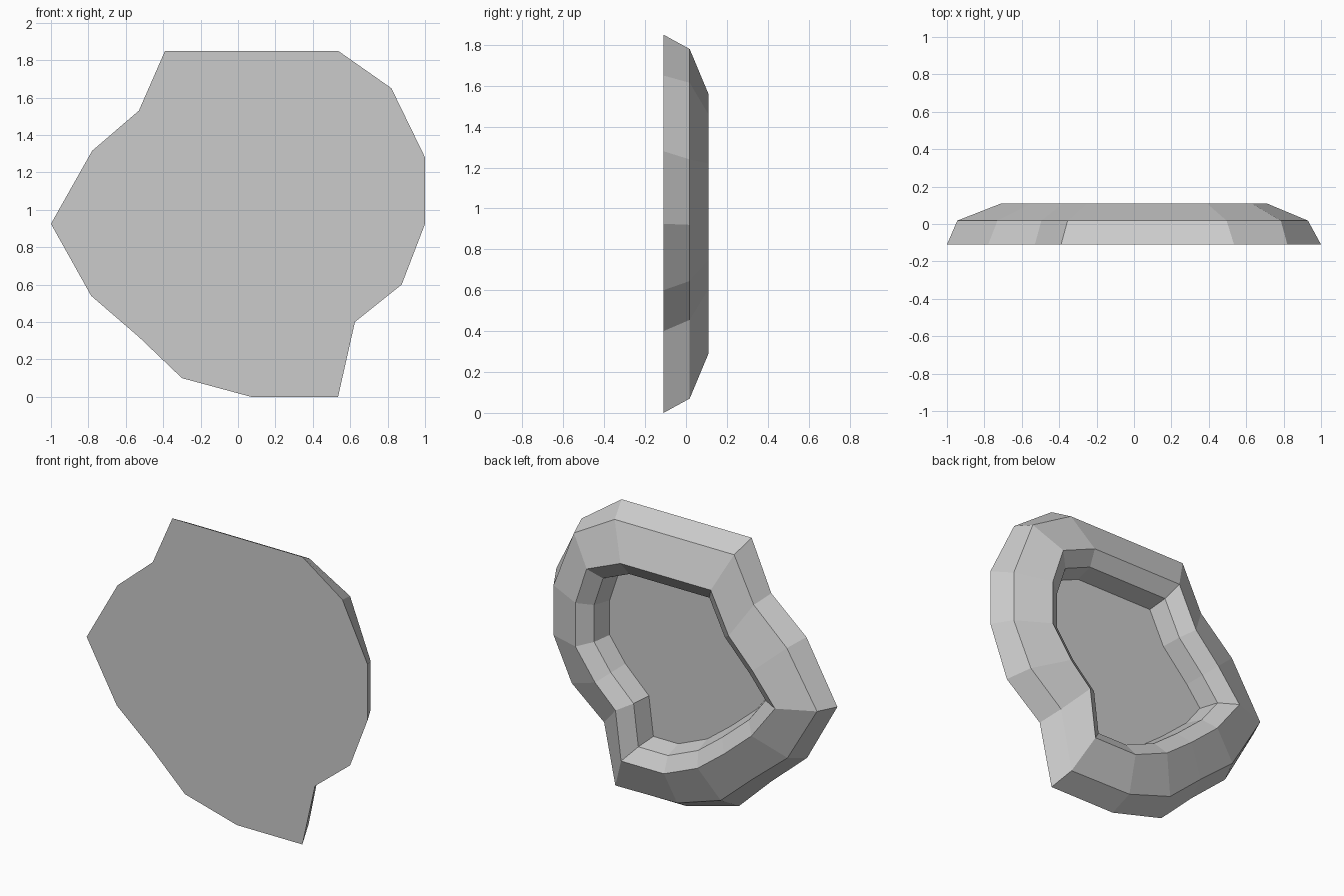
import bpy, bmesh
from mathutils import Vector

if "Cube" in bpy.data.objects:
    bpy.data.objects.remove(bpy.data.objects["Cube"])

# Outlines (x, z), clockwise seen from the front
front_outline = [(-.39, 1.85), (.535, 1.85), (.82, 1.65), (1, 1.28), (1, .925),
                 (.875, .60), (.625, .40), (.535, 0), (.07, 0), (-.30, .10),
                 (-.53, .32), (-.785, .54), (-1, .925), (-.78, 1.315), (-.53, 1.53)]
shoulder = [(-.355, 1.78), (.495, 1.78), (.785, 1.615), (.93, 1.24), (.93, .92),
            (.80, .645), (.57, .455), (.49, .07), (.05, .075), (-.26, .175),
            (-.49, .375), (-.735, .575), (-.945, .93), (-.73, 1.28), (-.495, 1.495)]
crest = [(-.253, 1.56), (.39, 1.56), (.63, 1.46), (.71, 1.22), (.71, .94),
         (.57, .745), (.425, .605), (.385, .29), (.08, .29), (-.16, .39),
         (-.345, .53), (-.543, .70), (-.71, .92), (-.55, 1.12), (-.38, 1.30)]


def inset(pts, d):
    """Move every corner inward so that each edge shifts by d."""
    out = []
    for i, p in enumerate(pts):
        a, p, b = Vector(pts[i - 1]), Vector(p), Vector(pts[(i + 1) % len(pts)])
        e1, e2 = (p - a).normalized(), (b - p).normalized()
        n1, n2 = Vector((e1.y, -e1.x)), Vector((e2.y, -e2.x))
        out.append(tuple(p + (n1 + n2) * d / (1 + n1.dot(n2))))
    return out


# Outer wall, crest, then stepped basin wall down to the floor
rings = [(front_outline, -.11), (shoulder, .018), (crest, .11),
         (inset(crest, .088), .045), (inset(crest, .118), -.07)]

bm = bmesh.new()
loops = [[bm.verts.new((x, y, z)) for x, z in pts] for pts, y in rings]
n = len(front_outline)
for lo, hi in zip(loops, loops[1:]):
    for i in range(n):
        j = (i + 1) % n
        bm.faces.new((lo[i], lo[j], hi[j], hi[i]))
# Flat front and basin floor
bm.faces.new(loops[0])
bm.faces.new(loops[-1])
bmesh.ops.recalc_face_normals(bm, faces=bm.faces)

mesh = bpy.data.meshes.new("rock_rim_basin")
bm.to_mesh(mesh)
bm.free()
bpy.context.collection.objects.link(bpy.data.objects.new("rock_rim_basin", mesh))
